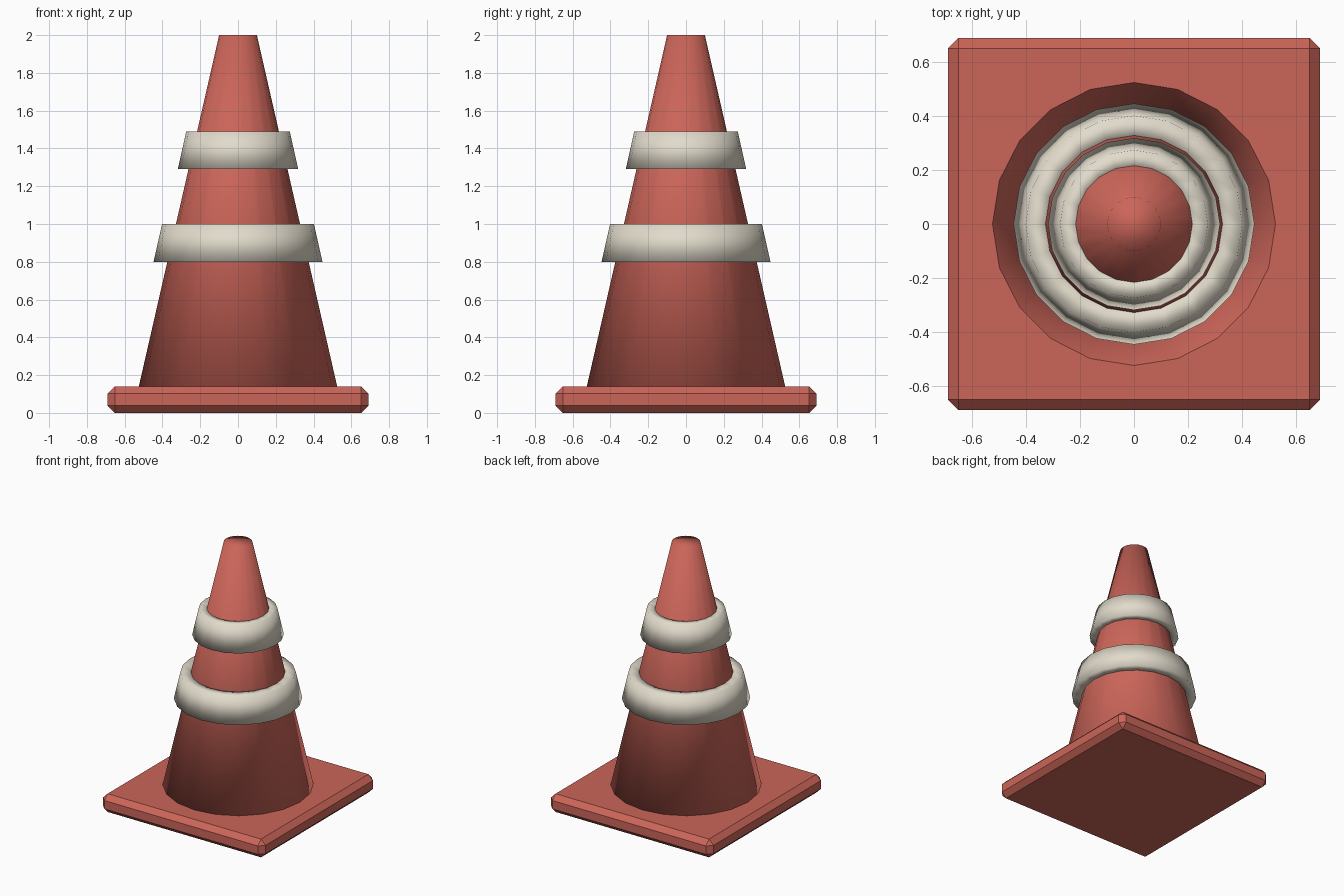
import bpy, bmesh
from math import cos, sin, tau

if "Cube" in bpy.data.objects:
    bpy.data.objects.remove(bpy.data.objects["Cube"])

SIDES = 20


def material(name, color):
    m = bpy.data.materials.new(name)
    m.diffuse_color = color
    m.use_nodes = True
    m.node_tree.nodes["Principled BSDF"].inputs["Base Color"].default_value = m.diffuse_color
    return m


red = material("red_plastic", (0.60, 0.13, 0.10, 1))
cream = material("cream_band", (0.76, 0.71, 0.60, 1))


def finish(name, bm, mat, smooth):
    bmesh.ops.recalc_face_normals(bm, faces=bm.faces)
    for f in bm.faces:
        f.smooth = smooth
    me = bpy.data.meshes.new(name)
    bm.to_mesh(me)
    bm.free()
    me.materials.append(mat)
    ob = bpy.data.objects.new(name, me)
    bpy.context.collection.objects.link(ob)
    return ob


def lathe(name, profile, mat, closed):
    """Spin (radius, z) points around z; closed loops the profile, otherwise ends are capped."""
    bm = bmesh.new()
    rings = [[bm.verts.new((r * cos(tau * i / SIDES), r * sin(tau * i / SIDES), z))
              for i in range(SIDES)] for r, z in profile]
    pairs = list(zip(rings, rings[1:]))
    if closed:
        pairs.append((rings[-1], rings[0]))
    else:
        bm.faces.new(rings[0])
        bm.faces.new(rings[-1])
    for a, b in pairs:
        for i in range(SIDES):
            j = (i + 1) % SIDES
            bm.faces.new((a[i], a[j], b[j], b[i]))
    return finish(name, bm, mat, True)


def cone_radius(z):
    return 0.10 + (2.0 - z) * 0.2285


# Square base plate with chamfered edges
bm = bmesh.new()
bmesh.ops.create_cube(bm, size=1)
for v in bm.verts:
    v.co = (v.co.x * 1.38, v.co.y * 1.38, v.co.z * 0.14 + 0.07)
bmesh.ops.bevel(bm, geom=bm.edges[:], offset=0.038, segments=1,
                affect='EDGES', profile=0.5)
finish("base_plate", bm, red, False)

# Tapered body, its foot sunk into the base
lathe("cone_body", [(cone_radius(0.07), 0.07), (0.10, 2.0)], red, False)

# Raised bands, their inner walls hidden inside the body
for name, z0, r0, z1, r1 in (("lower_band", 0.80, 0.447, 1.0, 0.402),
                             ("upper_band", 1.29, 0.319, 1.49, 0.274)):
    lathe(name, [(cone_radius(z0) - 0.015, z0), (r0, z0),
                 (r1, z1), (cone_radius(z1) - 0.015, z1)], cream, True)
